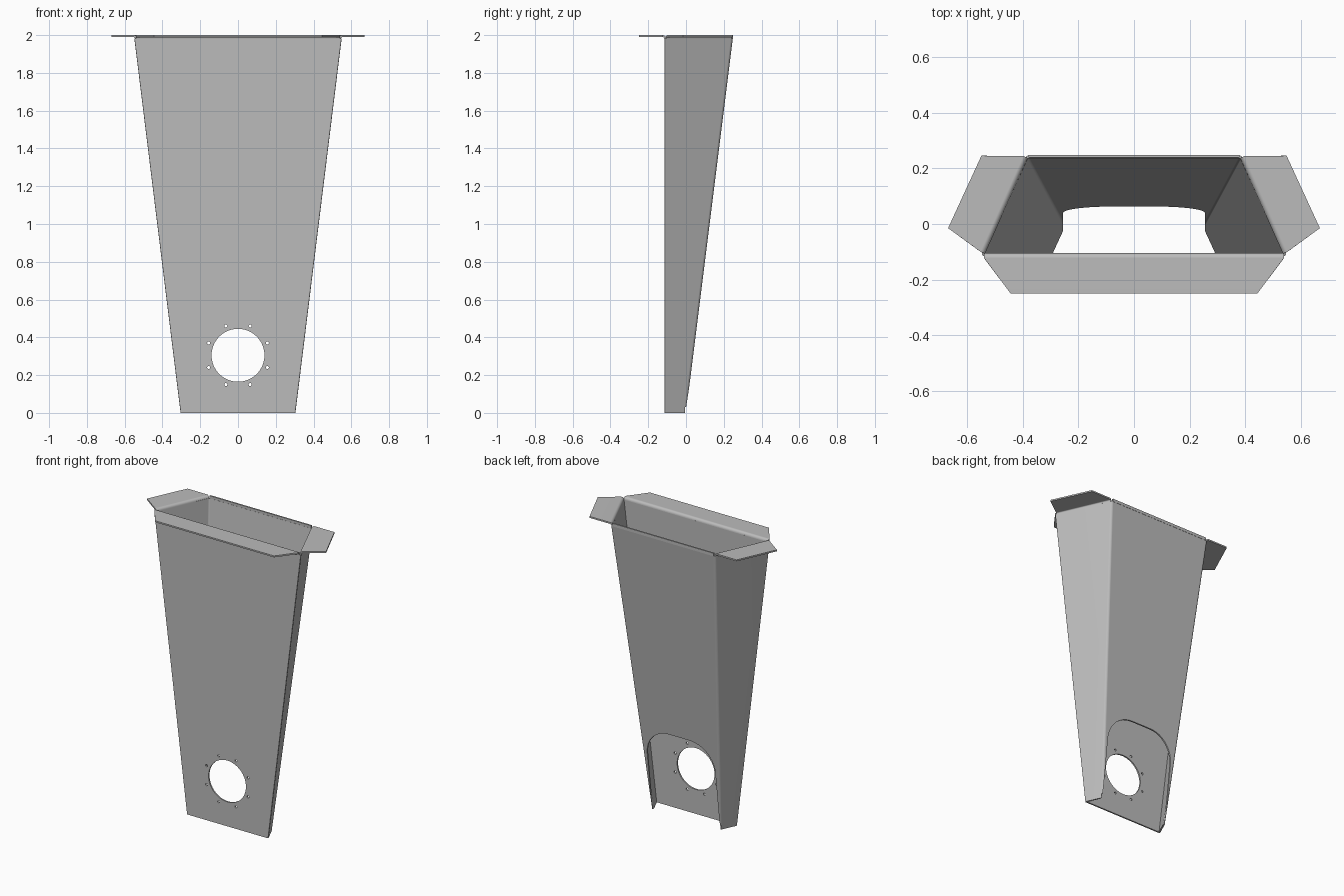
import bpy, bmesh, math
from mathutils import Vector

if "Cube" in bpy.data.objects:
    bpy.data.objects.remove(bpy.data.objects["Cube"], do_unlink=True)

T = 0.01        # sheet thickness
R = 0.008       # outer bend radius of the flanges
ZB = 1.982      # height where the flange bends start

steel = bpy.data.materials.new("grey_steel")
steel.use_nodes = True
GREY = (0.5, 0.5, 0.5, 1)
steel.diffuse_color = GREY
steel.node_tree.nodes["Principled BSDF"].inputs["Base Color"].default_value = GREY


def add_object(name, bm):
    mesh = bpy.data.meshes.new(name)
    bm.to_mesh(mesh)
    bm.free()
    obj = bpy.data.objects.new(name, mesh)
    bpy.context.collection.objects.link(obj)
    mesh.materials.append(steel)
    return obj


def activate(obj):
    bpy.ops.object.select_all(action='DESELECT')
    obj.select_set(True)
    bpy.context.view_layer.objects.active = obj


def smooth(obj):
    activate(obj)
    bpy.ops.object.shade_smooth_by_angle(angle=math.radians(30))
    mod = obj.modifiers.new("even_shading", 'WEIGHTED_NORMAL')
    mod.keep_sharp = True


def solidify(obj):
    mod = obj.modifiers.new("sheet", 'SOLIDIFY')
    mod.thickness = T
    mod.offset = -1
    mod.use_even_offset = True
    activate(obj)
    bpy.ops.object.modifier_apply(modifier=mod.name)


def prism(name, outline, y0, y1):
    """Extrude an (x, z) outline along y."""
    bm = bmesh.new()
    face = bm.faces.new([bm.verts.new((x, y0, z)) for x, z in outline])
    ext = bmesh.ops.extrude_face_region(bm, geom=[face])
    moved = [v for v in ext["geom"] if isinstance(v, bmesh.types.BMVert)]
    bmesh.ops.translate(bm, verts=moved, vec=(0, y1 - y0, 0))
    bmesh.ops.recalc_face_normals(bm, faces=bm.faces)
    return add_object(name, bm)


def circle(cx, cz, r, n):
    return [(cx + r * math.cos(math.tau * i / n), cz + r * math.sin(math.tau * i / n))
            for i in range(n)]


def corners(z):
    """Outer corners of the tapered duct at height z, anticlockwise."""
    f, b, yb = 0.308 + 0.1235 * z, 0.255 + 0.0675 * z, 0.125 * z
    return [(-f, -0.115, z), (f, -0.115, z), (b, yb, z), (-b, yb, z)]


# Tapered duct: four walls with rounded bends
bm = bmesh.new()
low = [bm.verts.new(p) for p in corners(0)]
top = [bm.verts.new(p) for p in corners(ZB)]
for i in range(4):
    j = (i + 1) % 4
    bm.faces.new((low[i], low[j], top[j], top[i]))
bends = [bm.edges.get((low[i], top[i])) for i in range(4)]
bmesh.ops.bevel(bm, geom=bends, offset=0.012, segments=4, profile=0.5, affect='EDGES')
body = add_object("duct_body", bm)
solidify(body)

# Cutters: port, bolt holes, rear arch and small foot notch
arch = [(-0.255, -0.1), (0.255, -0.1)]
ARCH_R, ARCH_TOP = 0.18, 0.585
for sx, start in ((1, 0), (-1, 90)):
    for i in range(13):
        a = math.radians(start + 7.5 * i)
        arch.append((sx * (0.255 - ARCH_R) + ARCH_R * math.cos(a),
                     ARCH_TOP - ARCH_R + ARCH_R * math.sin(a)))
cutters = [prism("port_cutter", circle(0, 0.305, 0.14, 64), -0.2, -0.08),
           prism("arch_cutter", arch, -0.06, 0.4),
           prism("notch_cutter", [(-0.4, -0.1), (0.4, -0.1), (0.4, 0.03), (-0.4, 0.03)],
                 -0.006, 0.2)]
for k in range(8):
    a = math.radians(22.5 + 45 * k)
    cutters.append(prism("bolt_cutter", circle(0.168 * math.cos(a), 0.305 + 0.168 * math.sin(a),
                                               0.008, 16), -0.2, -0.08))
for cutter in cutters:
    mod = body.modifiers.new("cut", 'BOOLEAN')
    mod.operation = 'DIFFERENCE'
    mod.solver = 'EXACT'
    mod.object = cutter
    activate(body)
    bpy.ops.object.modifier_apply(modifier=mod.name)
    bpy.data.objects.remove(cutter, do_unlink=True)
smooth(body)


def flange(name, a, b, outer):
    """Bent lip along wall edge a-b; outer lists the free edge from b back to a."""
    a, b = Vector((*a, 0)), Vector((*b, 0))
    d = (b - a).normalized()
    out = Vector((d.y, -d.x, 0))
    bm = bmesh.new()
    rows = []
    for i in range(7):
        t = math.radians(15 * i)
        off = out * (R - (R + T) * math.cos(t)) + Vector((0, 0, ZB + (R + T) * math.sin(t)))
        rows.append([bm.verts.new(a + off), bm.verts.new(b + off)])
    for r0, r1 in zip(rows, rows[1:]):
        bm.faces.new((r0[0], r1[0], r1[1], r0[1]))
    edge = [bm.verts.new((x, y, 2.0)) for x, y in outer]
    plate = bm.faces.new([rows[-1][0]] + edge[::-1] + [rows[-1][1]])
    bm.normal_update()
    if plate.normal.z < 0:
        bmesh.ops.reverse_faces(bm, faces=bm.faces[:])
    obj = add_object(name, bm)
    solidify(obj)
    smooth(obj)


# Flanges around the mouth
flange("front_flange", (-0.54, -0.115), (0.54, -0.115), [(0.445, -0.25), (-0.445, -0.25)])
flange("left_flange", (0.546, -0.103), (0.392, 0.242), [(0.55, 0.246), (0.67, -0.015)])
flange("right_flange", (-0.392, 0.242), (-0.546, -0.103), [(-0.67, -0.015), (-0.55, 0.246)])

# Plain rear lip completing the mouth
lip = prism("rear_lip", [(-0.38, ZB - 0.002), (0.38, ZB - 0.002), (0.38, 2.0), (-0.38, 2.0)],
            0.239, 0.249)
